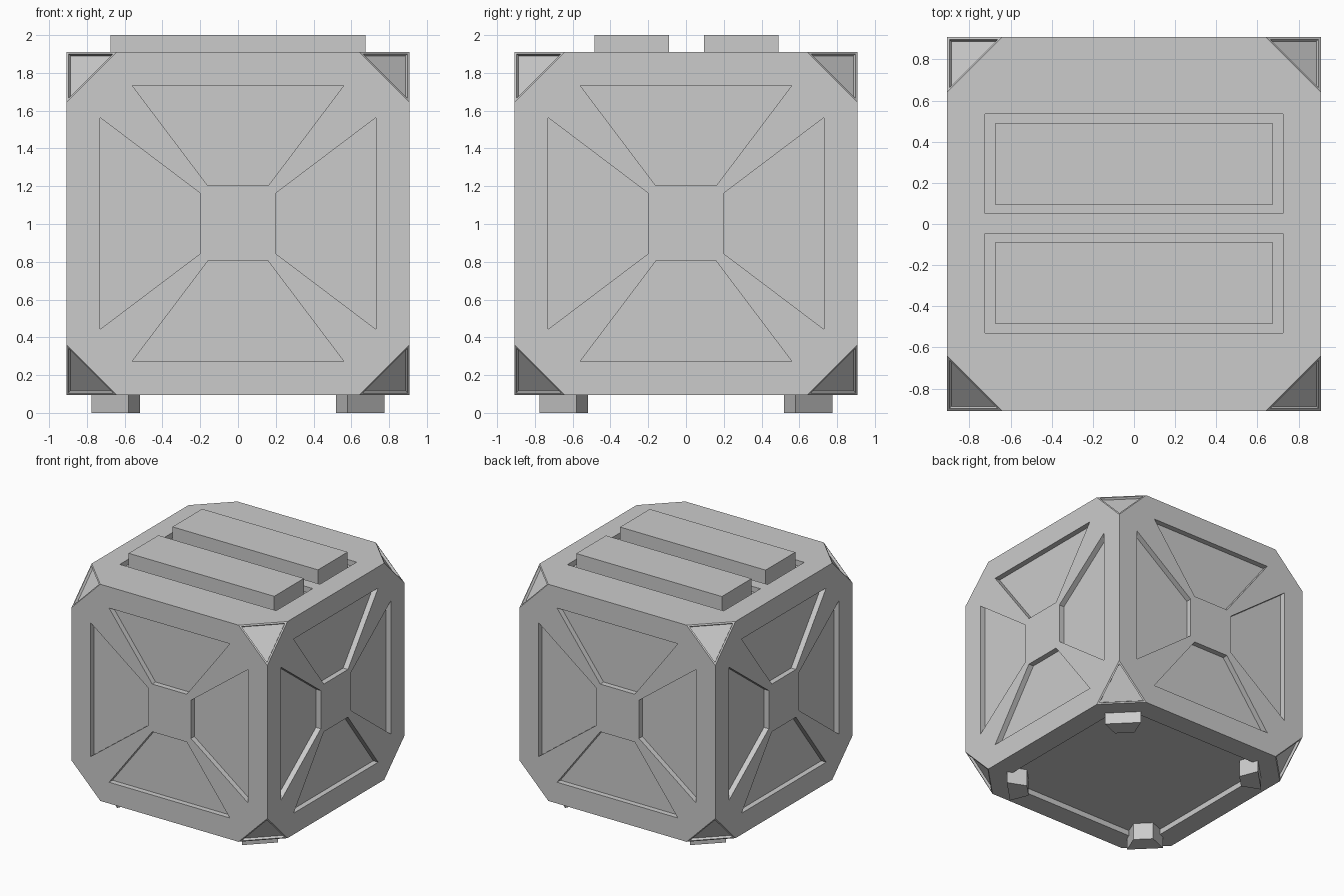
import bpy, bmesh
from math import pi
from mathutils import Matrix, Vector

if "Cube" in bpy.data.objects:
    bpy.data.objects.remove(bpy.data.objects["Cube"])

H = 0.908            # half width of the body
CZ = 1.003           # height of the body centre
DEPTH = 0.045        # depth of the recessed panels


def finish(bm, name):
    bmesh.ops.recalc_face_normals(bm, faces=bm.faces)
    me = bpy.data.meshes.new(name)
    bm.to_mesh(me)
    bm.free()
    ob = bpy.data.objects.new(name, me)
    bpy.context.collection.objects.link(ob)
    return ob


def prism(bm, pts, z0, z1, mat=Matrix(), top=None):
    """Prism between outline pts at z0 and outline top (or pts) at z1."""
    lo = [bm.verts.new(mat @ Vector((x, y, z0))) for x, y in pts]
    hi = [bm.verts.new(mat @ Vector((x, y, z1))) for x, y in (top or pts)]
    bm.faces.new(lo[::-1])
    bm.faces.new(hi)
    n = len(pts)
    for i in range(n):
        j = (i + 1) % n
        bm.faces.new((lo[i], lo[j], hi[j], hi[i]))


def rect(x, y0, y1):
    return [(-x, y0), (x, y0), (x, y1), (-x, y1)]


# Body: cube with cut corners, each corner face set in
bm = bmesh.new()
bmesh.ops.create_cube(bm, size=2 * H, matrix=Matrix.Translation((0, 0, CZ)))
bmesh.ops.bevel(bm, geom=bm.verts[:], offset=0.267, segments=1, affect='VERTICES')
bmesh.ops.recalc_face_normals(bm, faces=bm.faces)
corners = [f for f in bm.faces if len(f.verts) == 3]
bmesh.ops.inset_individual(bm, faces=corners, thickness=0.025, depth=0)
bmesh.ops.inset_individual(bm, faces=corners, thickness=0, depth=-0.02)
bmesh.ops.remove_doubles(bm, verts=bm.verts[:], dist=1e-5)
body = finish(bm, "crate_body")

# Cutter: four trapezoid recesses on each side
bm = bmesh.new()
trapezoid = [(-0.16, 0.2), (0.16, 0.2), (0.56, 0.73), (-0.56, 0.73)]
for side in range(4):
    face = (Matrix.Translation((0, 0, CZ)) @ Matrix.Rotation(side * pi / 2, 4, 'Z')
            @ Matrix.Rotation(pi / 2, 4, 'X'))
    for turn in range(4):
        prism(bm, trapezoid, H - DEPTH, H + 0.1,
              face @ Matrix.Rotation(turn * pi / 2, 4, 'Z'))

# Cutter: two slots on top, octagon underneath
TOP, BOTTOM = CZ + H, CZ - H
for y0, y1 in ((0.05, 0.535), (-0.53, -0.045)):
    prism(bm, rect(0.725, y0, y1), TOP - DEPTH, TOP + 0.1)
octagon = [(0.73, -0.56), (0.73, 0.56), (0.56, 0.73), (-0.56, 0.73),
           (-0.73, 0.56), (-0.73, -0.56), (-0.56, -0.73), (0.56, -0.73)]
prism(bm, octagon, BOTTOM - 0.1, BOTTOM + DEPTH)
cutter = finish(bm, "recess_cutter")
cutter.hide_render = True
cutter.hide_set(True)
cutter.display_type = 'WIRE'

mod = body.modifiers.new("recesses", 'BOOLEAN')
mod.operation = 'DIFFERENCE'
mod.solver = 'EXACT'
mod.object = cutter

# Raised bars with chamfered tops
for name, y in (("back_bar", 0.2925), ("front_bar", -0.2875)):
    bm = bmesh.new()
    base, crown = rect(0.675, y - 0.197, y + 0.197), rect(0.632, y - 0.153, y + 0.153)
    prism(bm, base, TOP - DEPTH - 0.005, 1.957)
    bm.faces.ensure_lookup_table()
    lid = bm.faces[1]
    bmesh.ops.inset_individual(bm, faces=[lid], thickness=0.043, depth=0)
    for v, (x, yy) in zip(lid.verts, crown):
        v.co.z = 2.0
    finish(bm, name)

# Feet: trapezoid blocks set across the corners
foot = [(0.775, 0.58), (0.58, 0.775), (0.52, 0.625), (0.625, 0.52)]
for i, name in enumerate(("back_right", "back_left", "front_left", "front_right")):
    bm = bmesh.new()
    prism(bm, foot, 0, BOTTOM + DEPTH + 0.005, Matrix.Rotation(i * pi / 2, 4, 'Z'))
    finish(bm, name + "_foot")
